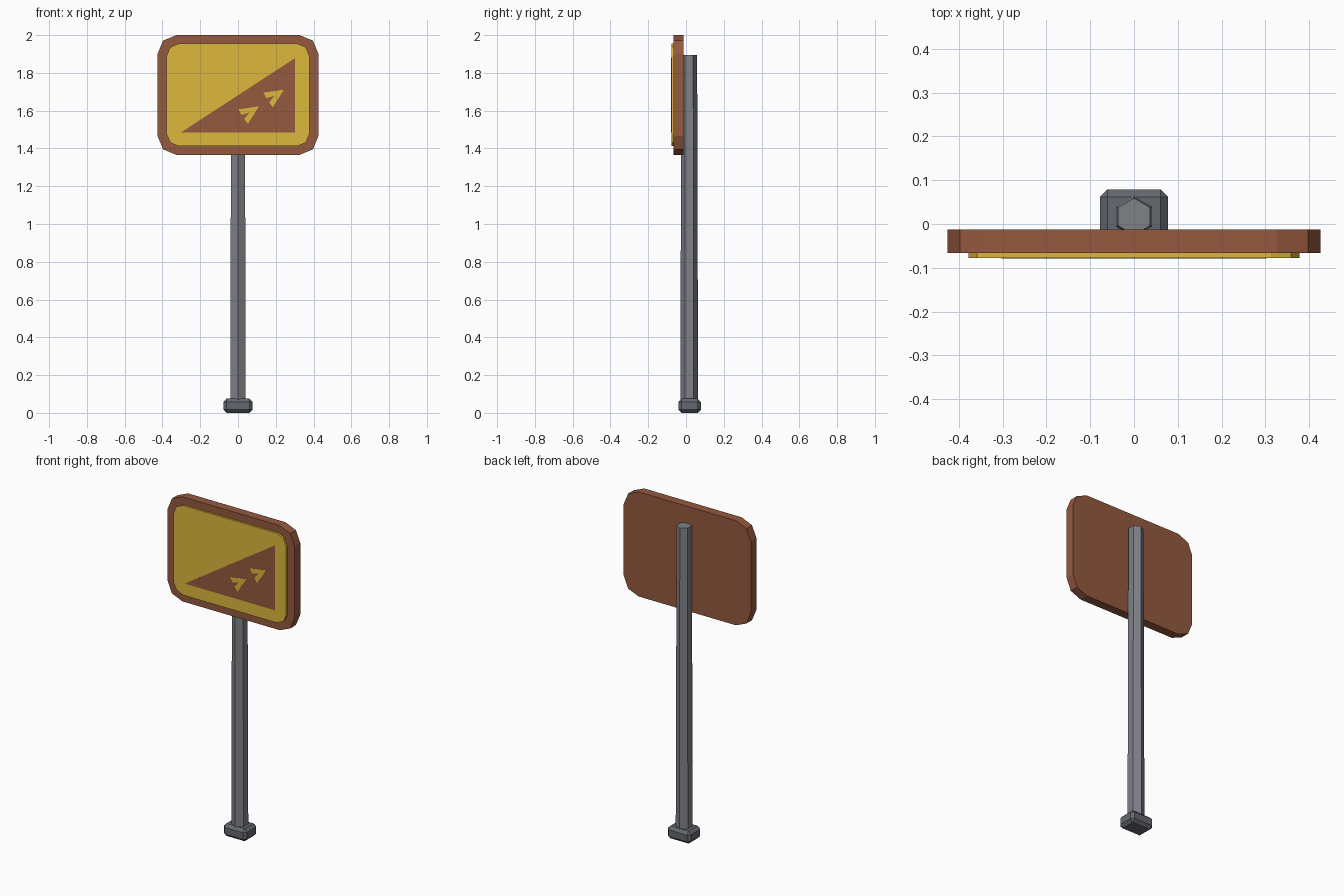
import bpy, bmesh, math
from mathutils import Vector

if "Cube" in bpy.data.objects:
    bpy.data.objects.remove(bpy.data.objects["Cube"])


def material(name, rgb):
    m = bpy.data.materials.new(name)
    m.diffuse_color = (*rgb, 1)
    m.use_nodes = True
    m.node_tree.nodes["Principled BSDF"].inputs["Base Color"].default_value = m.diffuse_color
    return m


BROWN = material("brown_paint", (0.30, 0.10, 0.05))
YELLOW = material("yellow_paint", (0.72, 0.48, 0.045))
STEEL = material("steel", (0.21, 0.22, 0.24))
DARK = material("dark_steel", (0.13, 0.14, 0.16))


def finish(name, bm, mat):
    bmesh.ops.recalc_face_normals(bm, faces=bm.faces[:])
    mesh = bpy.data.meshes.new(name)
    bm.to_mesh(mesh)
    bm.free()
    mesh.materials.append(mat)
    ob = bpy.data.objects.new(name, mesh)
    bpy.context.collection.objects.link(ob)
    return ob


def prism(name, ring_a, ring_b, mat):
    """Closed solid between two matching rings of points."""
    bm = bmesh.new()
    a = [bm.verts.new(p) for p in ring_a]
    b = [bm.verts.new(p) for p in ring_b]
    bm.faces.new(a)
    bm.faces.new(b[::-1])
    for i in range(len(a)):
        j = (i + 1) % len(a)
        bm.faces.new((a[i], b[i], b[j], a[j]))
    return finish(name, bm, mat)


def plate(name, outline, front, back, mat):
    """Solid x/z outline reaching from the front y to the back y."""
    return prism(name, [(x, front, z) for x, z in outline],
                 [(x, back, z) for x, z in outline], mat)


def rounded_rect(half_w, z0, z1, r, steps=2):
    corners = [(half_w - r, z1 - r), (r - half_w, z1 - r),
               (r - half_w, z0 + r), (half_w - r, z0 + r)]
    pts = []
    for i, (cx, cz) in enumerate(corners):
        for k in range(steps + 1):
            a = math.pi / 2 * (i + k / steps)
            pts.append((cx + r * math.cos(a), cz + r * math.sin(a)))
    return pts


def hexagon(r, y, z):
    angles = [math.pi / 2 + i * math.pi / 3 for i in range(6)]
    return [(r * math.cos(a), y + r * math.sin(a), z) for a in angles]


# Foot: chamfered block
bm = bmesh.new()
bmesh.ops.create_cube(bm, size=1)
bmesh.ops.scale(bm, vec=(0.156, 0.12, 0.075), verts=bm.verts[:])
bmesh.ops.translate(bm, vec=(0, 0.019, 0.0375), verts=bm.verts[:])
bmesh.ops.bevel(bm, geom=bm.edges[:], offset=0.017, segments=1,
                profile=0.5, affect='EDGES')
finish("foot", bm, DARK)

# Pole: slightly tapered hexagon with a corner facing front and back
prism("pole", hexagon(0.047, 0.017, 0.04), hexagon(0.042, 0.017, 1.896), STEEL)

# Sign board and raised front panel
plate("sign_board", rounded_rect(0.426, 1.366, 2.0, 0.1), -0.066, -0.012, BROWN)
plate("sign_panel", rounded_rect(0.378, 1.412, 1.955, 0.065), -0.078, -0.06, YELLOW)

# Hill symbol
hill = [(-0.302, 1.485), (0.302, 1.485), (0.302, 1.878)]
plate("hill_symbol", hill, -0.0785, -0.077, BROWN)

# Two chevrons pointing up the slope
slope = (Vector(hill[2]) - Vector(hill[0])).normalized()
side = Vector((-slope.y, slope.x))
chevron = [(0, 0), (-0.1, 0.046), (-0.102, 0.013), (-0.06, 0),
           (-0.102, -0.013), (-0.1, -0.046)]
for i, tip in enumerate([(0.111, 1.623), (0.243, 1.711)]):
    pts = [Vector(tip) + slope * u + side * v for u, v in chevron]
    plate(f"slope_arrow_{i + 1}", pts, -0.079, -0.077, YELLOW)
